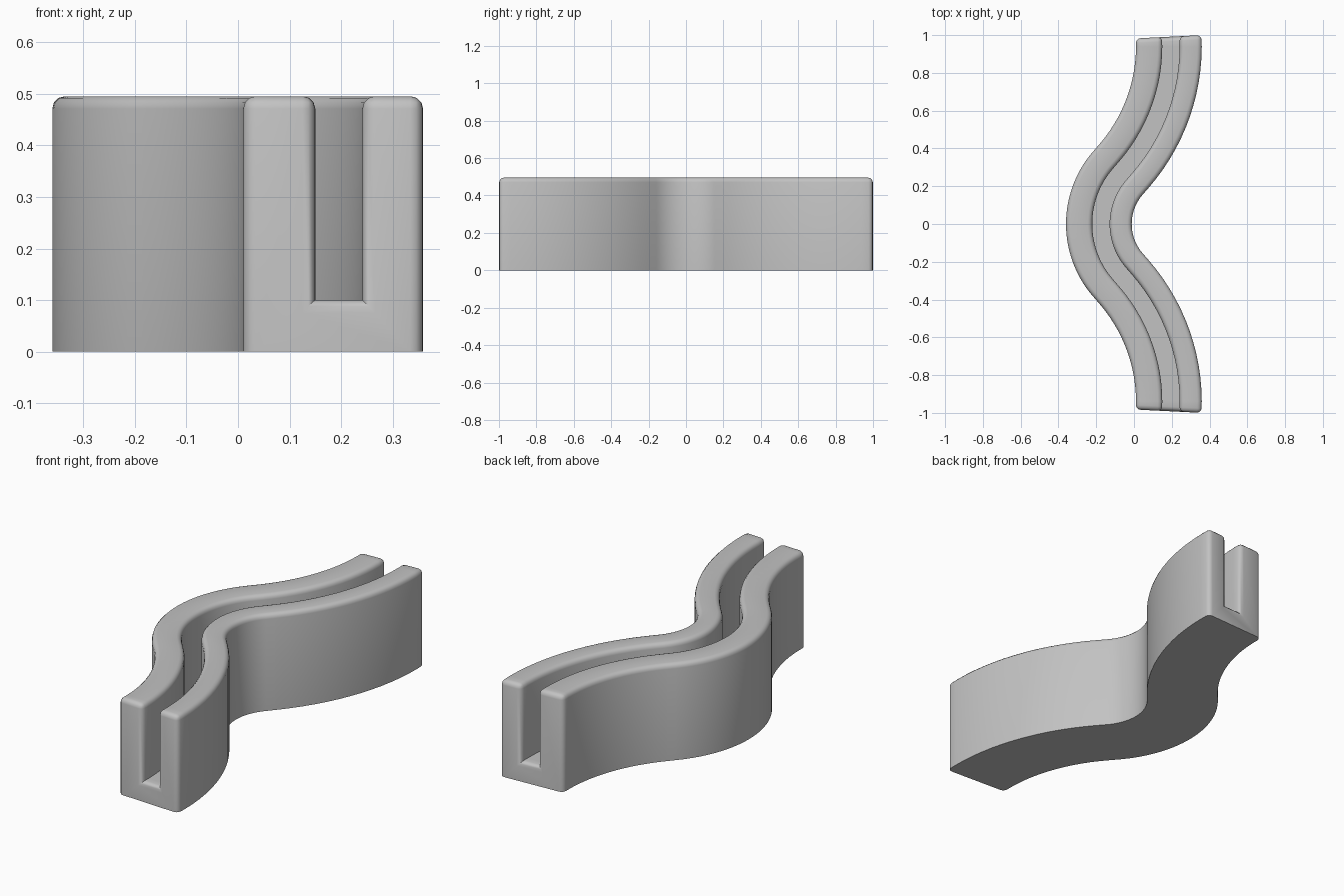
import bpy, bmesh, math
from mathutils import Vector

if "Cube" in bpy.data.objects:
    bpy.data.objects.remove(bpy.data.objects["Cube"])

HEIGHT, SLOT_FLOOR = 0.495, 0.10
LEFT_SIDE, RIGHT_SIDE, HALF_SLOT = 0.185, 0.163, 0.046
BEND_R, BEND_ANGLE, STRAIGHT, END_R, END_ANGLE = 0.40, 0.715, 0.05, 0.98, 0.765
STEPS = 14


def half_path():
    """Slot line from the centre bend to one end: arc, straight, opposite arc."""
    pos, heading = Vector((-0.175, 0)), 0.0
    path = [(pos.copy(), heading)]
    for length, turn in ((BEND_R * BEND_ANGLE, BEND_ANGLE), (STRAIGHT, 0),
                         (END_R * END_ANGLE, -END_ANGLE)):
        for _ in range(STEPS):
            mid = heading + turn / STEPS / 2
            pos += Vector((math.sin(mid), math.cos(mid))) * length / STEPS
            heading += turn / STEPS
            path.append((pos.copy(), heading))
    return path


half = half_path()
mirrored = [(Vector((p.x, -p.y)), -h) for p, h in reversed(half[1:])]
path = mirrored + half

# U-shaped cross-section: (sideways offset, height)
L, R, S, H, F = -LEFT_SIDE, RIGHT_SIDE, HALF_SLOT, HEIGHT, SLOT_FLOOR
profile = [(L, 0), (R, 0), (R, H), (S, H), (S, F), (-S, F), (-S, H), (L, H)]
TOP = (2, 3, 6, 7)

# Sweep the section along the path
bm = bmesh.new()
rings = []
for p, h in path:
    side = Vector((math.cos(h), -math.sin(h)))
    rings.append([bm.verts.new((*(p + side * o), z)) for o, z in profile])
n = len(profile)
for a, b in zip(rings, rings[1:]):
    for i in range(n):
        j = (i + 1) % n
        bm.faces.new((a[i], a[j], b[j], b[i]))
bm.faces.new(rings[0])
bm.faces.new(rings[-1])
bmesh.ops.recalc_face_normals(bm, faces=bm.faces)

# Round the rims and ends, keeping the base edges sharp
rim = [bm.edges.get((a[i], b[i])) for a, b in zip(rings, rings[1:]) for i in TOP]
rim += [bm.edges.get((r[i], r[(i + 1) % n])) for r in (rings[0], rings[-1]) for i in range(1, n)]
bmesh.ops.bevel(bm, geom=rim, offset=0.024, segments=3, profile=0.5,
                affect='EDGES', clamp_overlap=True)

mesh = bpy.data.meshes.new("wavy_card_holder")
bm.to_mesh(mesh)
bm.free()
holder = bpy.data.objects.new("wavy_card_holder", mesh)
bpy.context.collection.objects.link(holder)

# Plain grey finish
grey = bpy.data.materials.new("grey")
grey.use_nodes = True
colour = (0.54, 0.54, 0.54, 1)
grey.diffuse_color = colour
grey.node_tree.nodes["Principled BSDF"].inputs["Base Color"].default_value = colour
mesh.materials.append(grey)

bpy.context.view_layer.objects.active = holder
holder.select_set(True)
bpy.ops.object.shade_smooth_by_angle(angle=math.radians(35))
